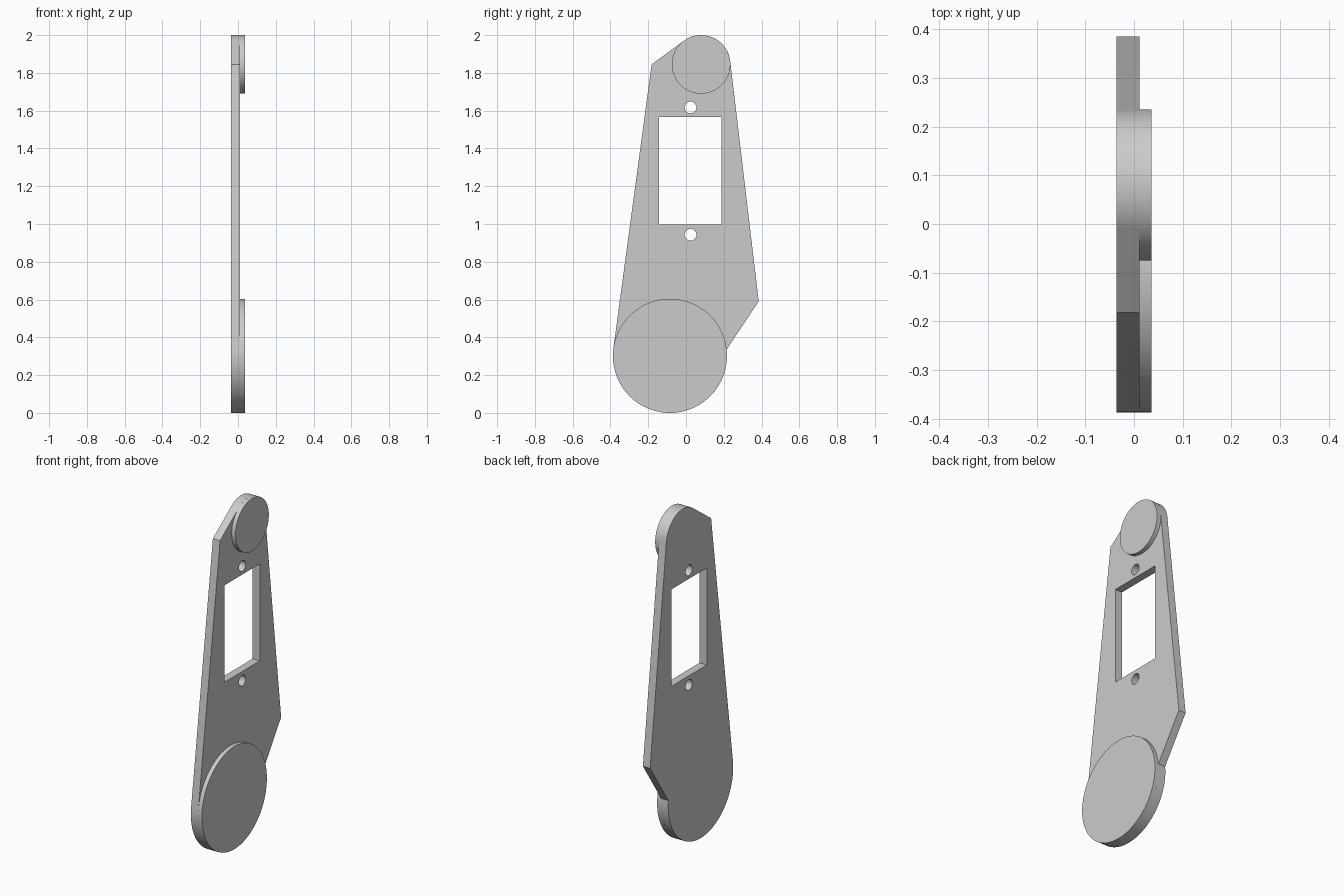
import bpy, bmesh
from math import acos, atan2, cos, sin, tau, radians
from mathutils import Vector

cube = bpy.data.objects.get("Cube")
if cube:
    bpy.data.objects.remove(cube, do_unlink=True)

grey = bpy.data.materials.new("plain grey")
grey.use_nodes = True
colour = (0.6, 0.6, 0.6, 1)
grey.diffuse_color = colour
grey.node_tree.nodes["Principled BSDF"].inputs["Base Color"].default_value = colour

# Layers across the thickness
BACK, FACE, FRONT = -0.036, 0.011, 0.036

# Round ends as (centre in y and z, radius)
BIG = (Vector((-0.085, 0.302)), 0.302)
SMALL = (Vector((0.08, 1.845)), 0.155)


def arc(circle, start, end, steps):
    c, r = circle
    angles = [start + (end - start) * i / steps for i in range(steps + 1)]
    return [c + Vector((cos(a), sin(a))) * r for a in angles]


def full_circle(circle, steps):
    return arc(circle, 0, tau, steps)[:-1]


def tangent(point, circle, side):
    """Angle on the circle where a line from the point touches it."""
    d = point - circle[0]
    return atan2(d.y, d.x) + side * acos(circle[1] / d.length)


def slab(name, loops, x0, x1):
    """Extrude an outline, with any further loops as holes, along x."""
    bm = bmesh.new()
    edges = []
    for loop in loops:
        verts = [bm.verts.new((x0, p.x, p.y)) for p in loop]
        edges += [bm.edges.new((v, verts[i - 1])) for i, v in enumerate(verts)]
    bmesh.ops.triangle_fill(bm, edges=edges, use_beauty=True)
    made = bmesh.ops.extrude_face_region(bm, geom=bm.faces[:], use_keep_orig=True)
    moved = [g for g in made["geom"] if isinstance(g, bmesh.types.BMVert)]
    bmesh.ops.translate(bm, verts=moved, vec=(x1 - x0, 0, 0))
    bmesh.ops.recalc_face_normals(bm, faces=bm.faces[:])
    mesh = bpy.data.meshes.new(name)
    bm.to_mesh(mesh)
    bm.free()
    mesh.materials.append(grey)
    obj = bpy.data.objects.new(name, mesh)
    bpy.context.collection.objects.link(obj)
    bpy.ops.object.select_all(action="DESELECT")
    obj.select_set(True)
    bpy.context.view_layer.objects.active = obj
    bpy.ops.object.shade_smooth_by_angle(angle=radians(25))
    return obj


# Plate outline: rounded bottom, corner, rounded top, corner
low_corner = Vector((0.385, 0.59))
high_corner = Vector((-0.182, 1.845))
notch = atan2(0.033, 0.3)
outline = arc(BIG, tangent(high_corner, BIG, 1) - tau, notch, 56)
outline.append(low_corner)
outline += arc(SMALL, tangent(low_corner, SMALL, 1),
               tangent(high_corner, SMALL, -1), 40)
outline.append(high_corner)

# Window and the two screw holes
window = [Vector(p) for p in ((-0.142, 0.997), (0.187, 0.997),
                              (0.187, 1.567), (-0.142, 1.567))]
holes = [full_circle((Vector((0.024, z)), 0.031), 32) for z in (0.943, 1.617)]
slab("plate", [outline, window] + holes, BACK, FACE)

# Raised round pads
slab("large_pad", [full_circle(BIG, 96)], FACE, FRONT)
slab("small_pad", [full_circle(SMALL, 80)], FACE, FRONT)
